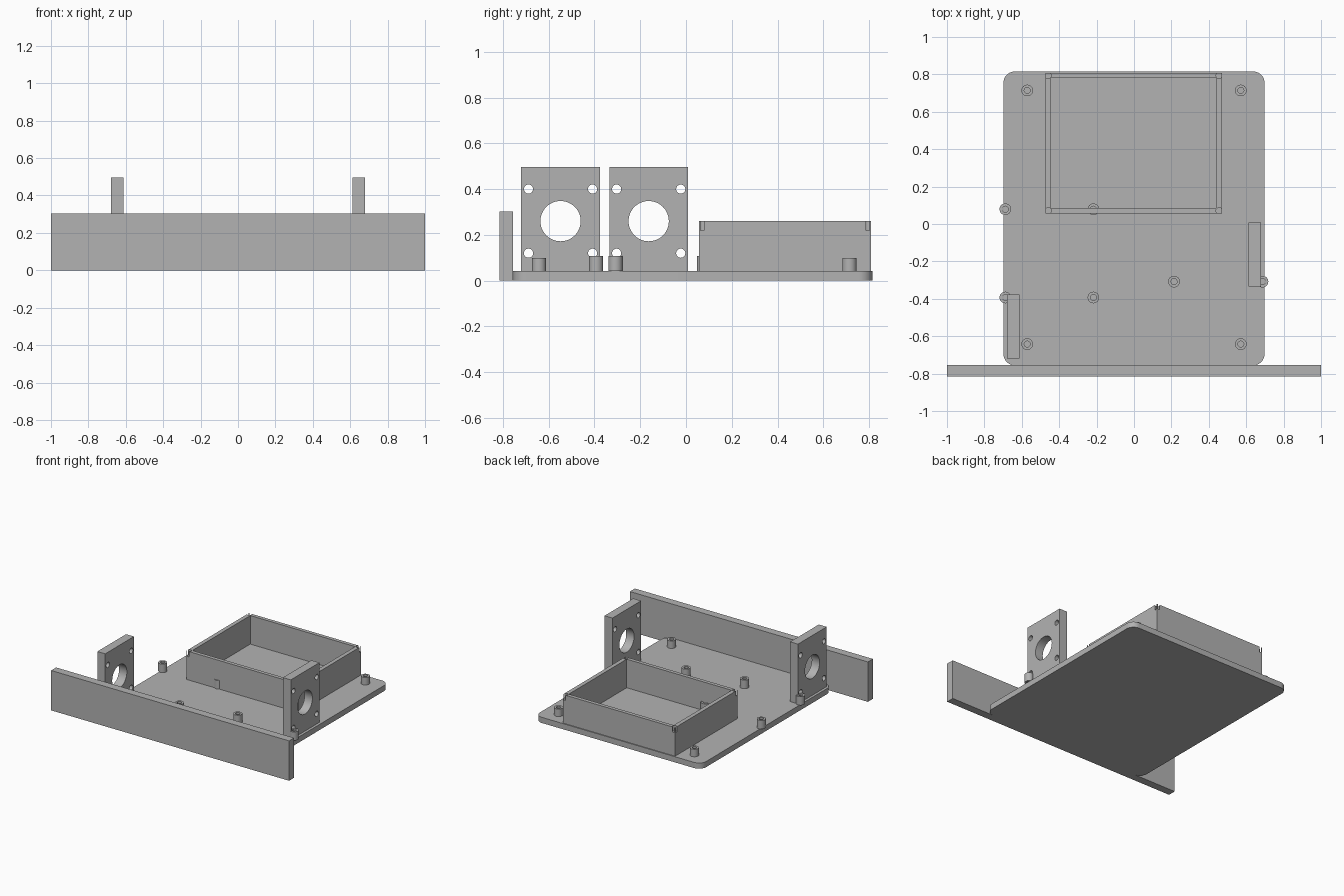
import bpy, bmesh, math
from mathutils import Matrix, Vector

default = bpy.data.objects.get("Cube")
if default:
    bpy.data.objects.remove(default, do_unlink=True)

grey = bpy.data.materials.new("plain_grey")
grey.use_nodes = True
colour = (0.45, 0.45, 0.45, 1)
grey.diffuse_color = colour
grey.node_tree.nodes["Principled BSDF"].inputs["Base Color"].default_value = colour


def add_object(name, bm):
    mesh = bpy.data.meshes.new(name)
    bmesh.ops.recalc_face_normals(bm, faces=bm.faces)
    bm.to_mesh(mesh)
    bm.free()
    mesh.materials.append(grey)
    obj = bpy.data.objects.new(name, mesh)
    bpy.context.collection.objects.link(obj)
    return obj


def add_box(bm, low, high):
    low, high = Vector(low), Vector(high)
    matrix = Matrix.Translation((low + high) / 2) @ Matrix.Diagonal((*(high - low), 1))
    return bmesh.ops.create_cube(bm, size=1, matrix=matrix)["verts"]


def add_cylinder(bm, centre, radius, depth, axis="Z", segments=32):
    turn = Matrix.Rotation(math.pi / 2, 4, "Y") if axis == "X" else Matrix()
    bmesh.ops.create_cone(bm, cap_ends=True, segments=segments, radius1=radius,
                          radius2=radius, depth=depth,
                          matrix=Matrix.Translation(centre) @ turn)


def cut(obj, cutter_bm):
    cutter = add_object("cutter", cutter_bm)
    cutter.hide_render = True
    mod = obj.modifiers.new("cut", "BOOLEAN")
    mod.operation, mod.solver, mod.object = "DIFFERENCE", "EXACT", cutter
    activate(obj)
    bpy.ops.object.modifier_apply(modifier=mod.name)
    bpy.data.objects.remove(cutter, do_unlink=True)


def activate(obj):
    bpy.ops.object.select_all(action="DESELECT")
    obj.select_set(True)
    bpy.context.view_layer.objects.active = obj


def smooth(obj):
    activate(obj)
    bpy.ops.object.shade_smooth_by_angle(angle=math.radians(30))


FLOOR = 0.043

# Base plate with rounded corners
bm = bmesh.new()
add_box(bm, (-0.698, -0.755, 0), (0.698, 0.815, FLOOR))
upright = [e for e in bm.edges if abs(e.verts[0].co.z - e.verts[1].co.z) > 0.01]
bmesh.ops.bevel(bm, geom=upright, offset=0.06, segments=10, profile=0.5, affect="EDGES")
smooth(add_object("base_plate", bm))

# Wide front bar
bm = bmesh.new()
add_box(bm, (-1, -0.815, 0), (1, -0.755, 0.303))
add_object("front_bar", bm)

# Open tray, with a small screw hole in each corner
bm = bmesh.new()
add_box(bm, (-0.474, 0.057, FLOOR), (0.47, 0.808, 0.26))
tray = add_object("tray", bm)
bm = bmesh.new()
add_box(bm, (-0.443, 0.085, -0.1), (0.439, 0.78, 0.4))
cut(tray, bm)
bm = bmesh.new()
for x in (-0.459, 0.455):
    for y in (0.071, 0.794):
        add_cylinder(bm, (x, y, 0.27), 0.0165, 0.1, segments=16)
cut(tray, bm)
smooth(tray)

# Upright motor mounts with a large bore and four screw holes
for name, x, y in (("right_motor_mount", -0.645, -0.548), ("left_motor_mount", 0.645, -0.163)):
    bm = bmesh.new()
    add_box(bm, (x - 0.033, y - 0.172, FLOOR), (x + 0.033, y + 0.172, 0.497))
    mount = add_object(name, bm)
    bm = bmesh.new()
    add_cylinder(bm, (x, y, 0.26), 0.088, 0.2, "X", 48)
    for dy in (-0.14, 0.14):
        for dz in (-0.14, 0.14):
            add_cylinder(bm, (x, y + dy, 0.26 + dz), 0.02, 0.2, "X", 24)
    cut(mount, bm)
    smooth(mount)


# Hollow standoff posts
def add_post(name, x, y, top):
    bm = bmesh.new()
    profile = [(0.016, FLOOR), (0.016, top), (0.031, top), (0.031, FLOOR)]
    verts = [bm.verts.new((x + r, y, z)) for r, z in profile]
    edges = [bm.edges.new((verts[i], verts[i - 1])) for i in range(len(verts))]
    bmesh.ops.spin(bm, geom=verts + edges, cent=(x, y, 0), axis=(0, 0, 1),
                   angle=math.tau, steps=32, use_merge=True)
    bmesh.ops.remove_doubles(bm, verts=bm.verts, dist=0.0001)
    smooth(add_object(name, bm))


for x in (-0.571, 0.571):
    for y in (-0.642, 0.714):
        add_post("corner_post", x, y, 0.1)
for x in (-0.688, -0.217):
    for y in (-0.393, 0.079):
        add_post("right_board_post", x, y, 0.108)
for x in (0.214, 0.687):
    add_post("left_board_post", x, -0.308, 0.108)
